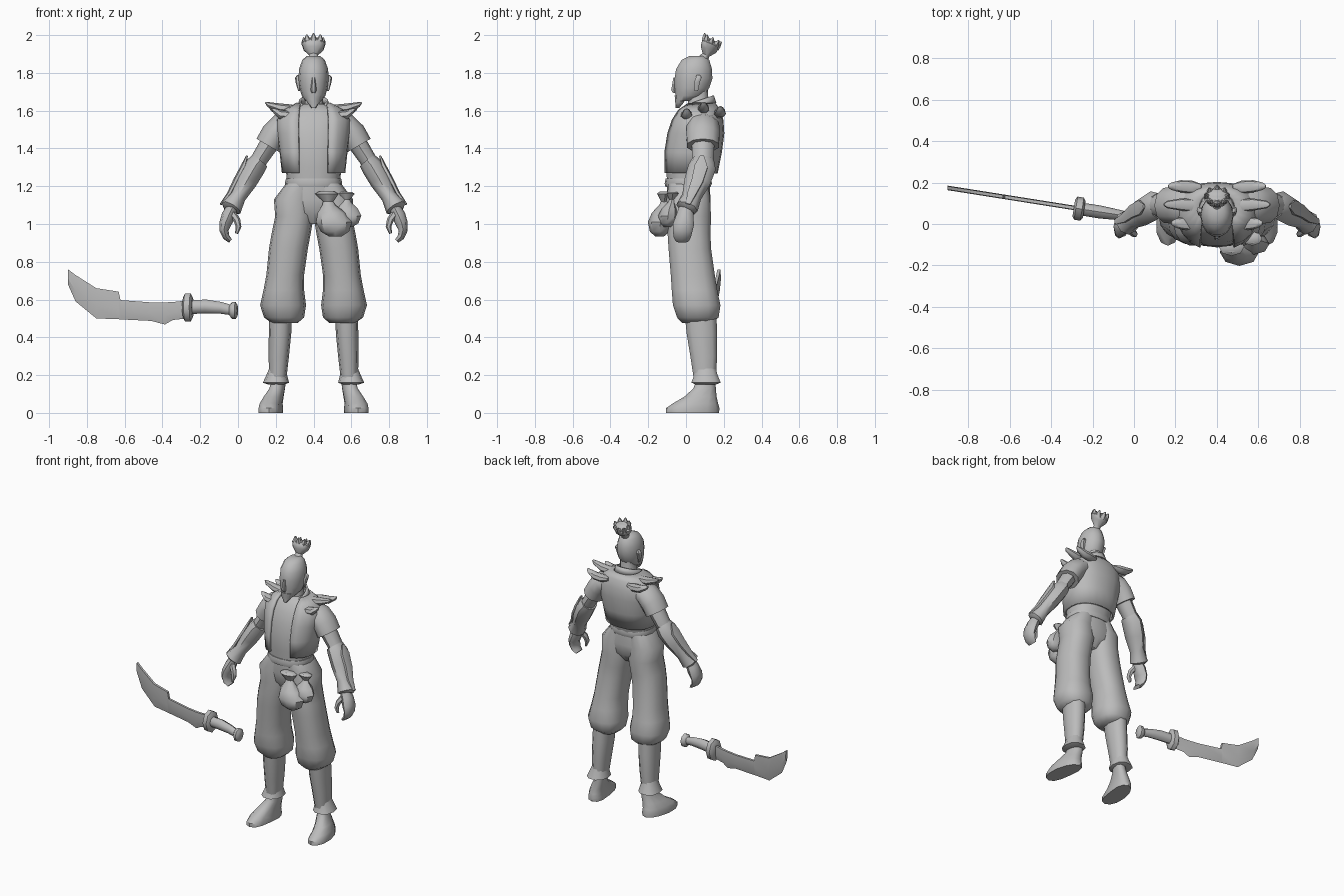
import bpy, bmesh, math
from mathutils import Vector

CX = 0.40  # centre line of the figure
grey = bpy.data.materials.new("plain_grey")
grey.diffuse_color = (0.5, 0.5, 0.5, 1)


def loft(name, rings, closed=True, angle=50, cx=CX, solid=0):
    """Skin rings of points into one object; closed rings get end caps."""
    bm = bmesh.new()
    vs = [[bm.verts.new(p) for p in r] for r in rings]
    n = len(vs[0])
    for a, b in zip(vs, vs[1:]):
        for i in range(n if closed else n - 1):
            j = (i + 1) % n
            bm.faces.new((a[i], a[j], b[j], b[i]))
    if closed:
        bm.faces.new(vs[0][::-1])
        bm.faces.new(vs[-1])
    bmesh.ops.recalc_face_normals(bm, faces=bm.faces)
    me = bpy.data.meshes.new(name)
    bm.to_mesh(me)
    bm.free()
    me.materials.append(grey)
    me.shade_smooth()
    me.set_sharp_from_angle(angle=math.radians(angle))
    ob = bpy.data.objects.new(name, me)
    ob.location.x = cx
    bpy.context.collection.objects.link(ob)
    if solid:
        m = ob.modifiers.new("thickness", 'SOLIDIFY')
        m.thickness, m.offset = solid, 0
    return ob


def bend(v, p):
    return math.copysign(abs(v) ** p, v)


def stack(name, levels, s=1, n=12, p=0.85, **kw):
    """Horizontal rounded sections: (x0, x1, y0, y1, z)."""
    rings = []
    for x0, x1, y0, y1, z in levels:
        rings.append([(s * ((x0 + x1) / 2 + (x1 - x0) / 2 * bend(math.cos(a), p)),
                       (y0 + y1) / 2 + (y1 - y0) / 2 * bend(math.sin(a), p), z)
                      for a in (math.tau * i / n for i in range(n))])
    return loft(name, rings, **kw)


def tube(name, path, s=1, n=8, side=(0, 1, 0), **kw):
    """Sections square to a path: (x, y, z, radius, radius along side)."""
    pts = [Vector(q[:3]) for q in path]
    rings = []
    for i, q in enumerate(path):
        t = (pts[min(i + 1, len(pts) - 1)] - pts[max(i - 1, 0)]).normalized()
        u = t.cross(Vector(side)).normalized()
        v = u.cross(t)
        ring = [pts[i] + u * q[3] * math.cos(a) + v * q[4] * math.sin(a)
                for a in (math.tau * k / n for k in range(n))]
        rings.append([(s * r.x, r.y, r.z) for r in ring])
    return loft(name, rings, **kw)


# head, neck and face
stack("head", [(-.035, .035, .02, .10, 1.89), (-.06, .06, -.025, .125, 1.868),
               (-.077, .077, -.055, .14, 1.82), (-.08, .08, -.063, .142, 1.77),
               (-.074, .074, -.062, .125, 1.72), (-.063, .063, -.058, .10, 1.68),
               (-.04, .04, -.055, .03, 1.65)], n=14, p=1)
stack("beard", [(-.045, .045, -.06, .0, 1.68), (-.035, .035, -.057, -.01, 1.645),
                (-.012, .012, -.055, -.035, 1.615)], n=8)
stack("nose", [(-.008, .008, -.068, -.05, 1.775), (-.016, .016, -.08, -.05, 1.71),
               (-.01, .01, -.07, -.05, 1.693)], n=6)
stack("neck", [(-.075, .075, .0, .14, 1.58), (-.05, .05, .01, .12, 1.64),
               (-.05, .05, .01, .115, 1.72)])

# topknot with pointed locks
tube("topknot", [(0, .09, 1.87, .03, .03), (0, .105, 1.895, .02, .024),
                 (0, .12, 1.925, .045, .055), (0, .13, 1.955, .048, .066),
                 (0, .14, 1.975, .03, .04)], side=(1, 0, 0), n=10)
for i in range(8):
    a = math.tau * i / 8
    x, d = math.cos(a), math.sin(a)
    tube("hair_lock", [(.035 * x, .13 + .025 * d, 1.945 - .012 * d, .022, .022),
                       (.05 * x, .135 + .037 * d, 1.968 - .018 * d, .016, .016),
                       (.052 * x, .143 + .045 * d, 1.988 - .022 * d, .003, .003)],
         side=(1, 0, 0), n=5)

# torso and the open vest over it
body = [(.075, .0, .14, 1.635), (.14, -.035, .165, 1.60), (.178, -.065, .18, 1.55),
        (.175, -.09, .185, 1.48), (.16, -.108, .172, 1.38), (.148, -.107, .15, 1.30),
        (.138, -.10, .125, 1.20)]
stack("torso", [(-x, x, y0, y1, z) for x, y0, y1, z in body], n=18)
vest = []
for x, y0, y1, z in body[:-1]:
    z = 1.27 if z == 1.30 else z
    x += .012
    g = math.acos(min(.9, .068 / x))
    span = [-g + (math.pi + 2 * g) * i / 18 for i in range(19)]
    vest.append([(x * bend(math.cos(a), .85),
                  (y0 + y1) / 2 + ((y1 - y0) / 2 + .01) * bend(math.sin(a), .85), z)
                 for a in span])
loft("vest", vest, closed=False, solid=.016)
# upright collar behind the neck
loft("collar", [[(r * math.cos(a), .06 + (r + .01) * math.sin(a),
                  z + .03 * math.sin(a)) for a in (math.pi * (i / 10 * 1.4 - .2) for i in range(11))]
                for r, z in ((.085, 1.61), (.072, 1.65))], closed=False, solid=.012)

# belt and hips
stack("belt", [(-.145, .145, -.108, .13, 1.195), (-.152, .152, -.113, .137, 1.215),
               (-.146, .146, -.108, .132, 1.24)], n=16)
stack("hips", [(-.14, .14, -.10, .125, 1.21), (-.185, .185, -.10, .13, 1.13),
               (-.17, .17, -.09, .125, 1.06), (-.06, .06, -.05, .08, 1.0)], n=16)

for s in (-1, 1):
    stack("ear", [(.072, .082, .045, .065, 1.705), (.07, .095, .04, .075, 1.75),
                  (.07, .098, .05, .085, 1.775), (.072, .085, .055, .075, 1.79)], s, n=6)

    # baggy trousers
    stack("trouser_leg", [(.0, .145, -.095, .12, 1.215), (.0, .21, -.105, .13, 1.13),
                          (.0, .203, -.10, .135, 1.04), (.015, .222, -.10, .132, .95),
                          (.03, .236, -.095, .135, .87), (.05, .25, -.083, .155, .73),
                          (.05, .265, -.078, .168, .65), (.04, .283, -.072, .185, .57),
                          (.05, .262, -.05, .175, .505), (.085, .22, -.02, .14, .475)], s, n=14)
    stack("shin", [(.115, .235, -.01, .165, .52), (.118, .237, .0, .168, .42),
                   (.13, .238, .02, .168, .30), (.145, .235, .04, .16, .17)], s, n=10)
    stack("ankle_cuff", [(.15, .235, .045, .16, .235), (.14, .25, .04, .17, .20),
                         (.13, .268, .025, .187, .16), (.155, .24, .05, .16, .15)], s, n=10)
    # foot, turned slightly outward
    foot = stack("foot", [(.175, .298, -.105, .175, 0), (.175, .298, -.105, .177, .025),
                          (.178, .292, -.07, .17, .05), (.175, .275, -.01, .162, .085),
                          (.17, .25, .04, .158, .13), (.165, .24, .055, .155, .18)], s, n=12)
    for v in foot.data.vertices:
        v.co.x -= s * max(0, v.co.y) * .18

    # short sleeve, arm and bracer
    tube("sleeve", [(.10, .09, 1.545, .055, .075), (.165, .09, 1.515, .073, .09),
                    (.205, .09, 1.475, .074, .092), (.24, .09, 1.415, .072, .088)], s, n=10)
    tube("upper_arm", [(.19, .09, 1.49, .05, .06), (.24, .09, 1.415, .05, .06),
                       (.285, .09, 1.345, .045, .055), (.32, .08, 1.28, .045, .055)], s)
    tube("bracer", [(.285, .088, 1.335, .05, .062), (.312, .085, 1.30, .058, .074),
                    (.355, .06, 1.225, .055, .07), (.40, .03, 1.145, .042, .052),
                    (.437, .005, 1.085, .058, .06), (.442, .0, 1.075, .04, .04)], s)
    tube("bracer_plate", [(.352, .085, 1.362, .005, .012), (.372, .08, 1.305, .014, .04),
                          (.412, .06, 1.23, .014, .035), (.447, .03, 1.16, .012, .026),
                          (.49, .01, 1.105, .006, .014)], s, n=6)

    # closed hand and thumb
    tube("hand", [(.425, .0, 1.095, .03, .035), (.45, -.005, 1.045, .037, .046),
                  (.468, -.013, 1.0, .032, .055), (.474, -.018, .965, .024, .052),
                  (.462, -.02, .93, .018, .046), (.44, -.02, .91, .012, .036)], s)
    tube("thumb", [(.43, -.02, 1.055, .02, .02), (.405, -.04, 1.02, .018, .02),
                   (.397, -.048, .985, .015, .017), (.408, -.05, .95, .008, .01)], s, n=6)

    # three curved horn-like shoulder guards
    for y, z, reach in ((.0, 1.578, .215), (.09, 1.612, .25), (.178, 1.59, .23)):
        tube("shoulder_horn", [(.075, y, z + .0, .012, .015), (.12, y, z - .005, .026, .032),
                               (.175, y + .004, z, .026, .03), (reach - .01, y + .004, z + .02, .014, .018),
                               (reach + .005, y + .004, z + .032, .004, .006)], s, n=7)

# two tied pouches on the belt
for x, y, z, k, lean in ((.115, -.14, .935, 1.0, -.045), (.18, -.10, .985, .78, -.01)):
    prof = ((0, .035, 0), (.025, .075, .05), (.075, .095, .15), (.125, .075, .4),
            (.165, .035, .75), (.185, .027, .85), (.225, .062, 1), (.238, .04, 1))
    stack("pouch", [(x + lean * f - r * k, x + lean * f + r * k,
                     y + .03 * f - r * k * .7, y + .03 * f + r * k * .7, z + h * k)
                    for h, r, f in prof], n=8, p=1, angle=40)


# curved sword lying beside the figure
def sy(x):
    return .032 - .158 * x


blade = [(-.90, .76, .68), (-.86, .73, .59), (-.75, .66, .50), (-.632, .642, .496),
         (-.622, .597, .495), (-.46, .585, .487), (-.387, .585, .468),
         (-.345, .587, .492), (-.27, .595, .50)]
loft("sword_blade", [[(x, sy(x) - .008, t), (x, sy(x) - .011, b + (t - b) * .4),
                      (x, sy(x), b), (x, sy(x) + .011, b + (t - b) * .4),
                      (x, sy(x) + .008, t)] for x, t, b in blade], cx=0, angle=30)
tube("sword_guard", [(x, sy(x), .558, r, r * .75) for x, r in
                     ((-.29, .055), (-.28, .075), (-.25, .075), (-.24, .055))], cx=0)
tube("sword_grip", [(x, sy(x), z, r, r * .85) for x, z, r in
                    ((-.25, .56, .036), (-.17, .563, .037), (-.09, .556, .031), (-.03, .543, .026))], cx=0)
tube("sword_pommel", [(x, sy(x), .542, r, r * .85) for x, r in
                      ((-.045, .028), (-.03, .046), (-.013, .046), (-.003, .03))], cx=0)
